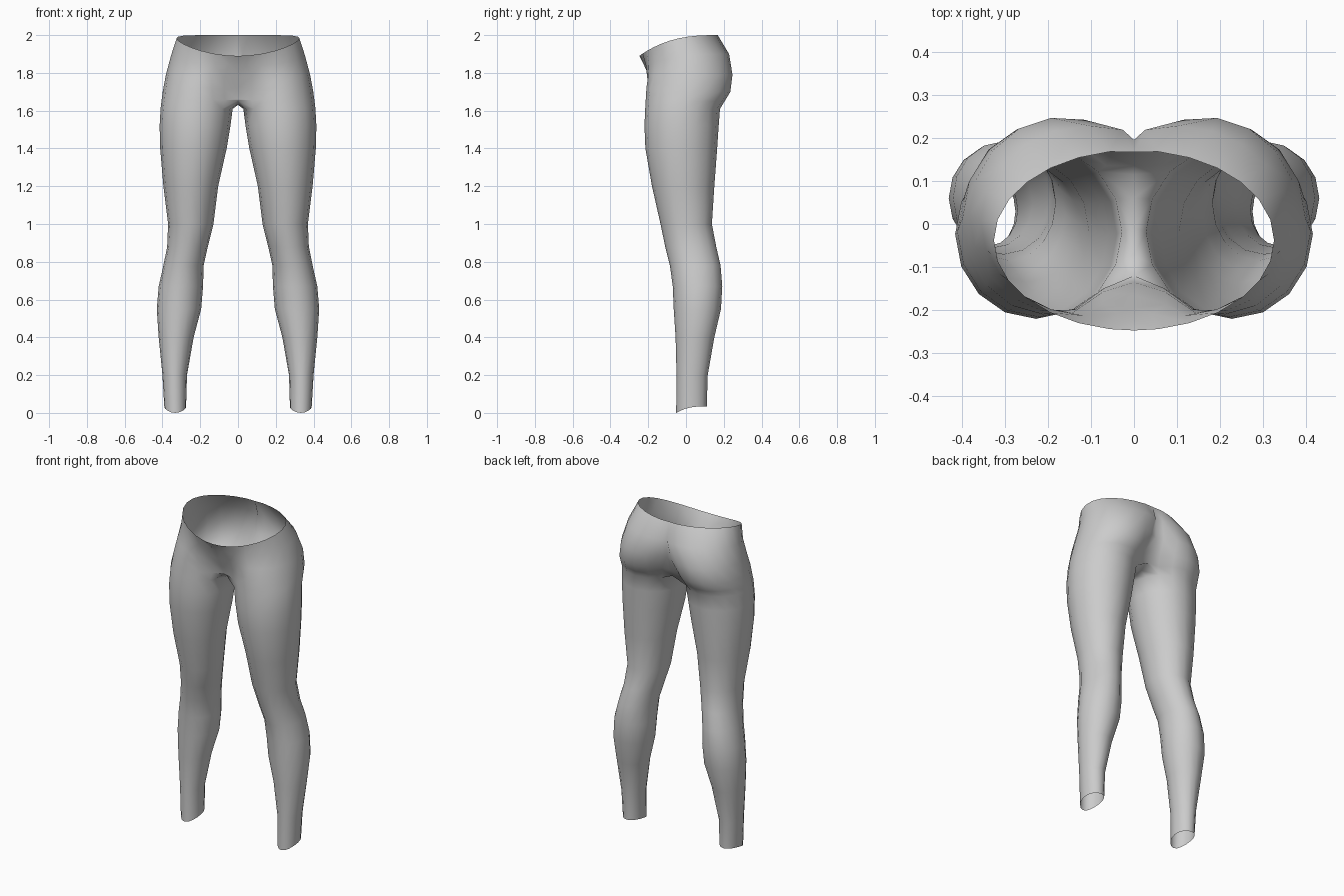
import bpy
import bmesh
from math import sin, cos, radians

default_cube = bpy.data.objects.get("Cube")
if default_cube:
    bpy.data.objects.remove(default_cube, do_unlink=True)

SIDES = 16
INNER = 3  # ring points between the legs, below the crotch


def make_material(name, colour):
    material = bpy.data.materials.new(name)
    material.use_nodes = True
    material.diffuse_color = colour
    shader = material.node_tree.nodes["Principled BSDF"]
    shader.inputs["Base Color"].default_value = colour
    return material


def section_point(angle, centre_x, outer_x, front, back, low, high):
    """Point on an oval section; angle 0 faces outward, -90 the front."""
    a = radians(angle)
    y = (front + back) / 2 + (back - front) / 2 * sin(a)
    t = (y - front) / (back - front)
    z = high - (high - low) * (1 - t) ** 2.7
    return (centre_x + (outer_x - centre_x) * cos(a), y, z)


def bridge(bm, lower, upper, closed=False):
    count = len(lower)
    for i in range(count if closed else count - 1):
        j = (i + 1) % count
        bm.faces.new((lower[i], lower[j], upper[j], upper[i]))


# Leg sections: height, inner x, outer x, front y, back y
leg_sections = [
    (0.20, 0.27, 0.40, -0.05, 0.115),
    (0.40, 0.235, 0.42, -0.055, 0.15),
    (0.55, 0.195, 0.43, -0.065, 0.185),
    (0.67, 0.185, 0.42, -0.07, 0.192),
    (0.78, 0.182, 0.395, -0.085, 0.183),
    (0.88, 0.16, 0.375, -0.11, 0.16),
    (1.00, 0.13, 0.37, -0.135, 0.137),
    (1.20, 0.105, 0.395, -0.18, 0.15),
    (1.40, 0.06, 0.412, -0.215, 0.165),
    (1.52, 0.04, 0.415, -0.22, 0.173),
    (1.61, 0.028, 0.41, -0.216, 0.18),
]

# Hip sections: centre x, outer x, front y, back y, front z, back z,
# front sweep, back sweep, then centre seam front y and back y
hip_sections = [
    (0.21, 0.405, -0.213, 0.205, 1.66, 1.65, 136, 138, -0.135, 0.135),
    (0.20, 0.398, -0.21, 0.235, 1.72, 1.70, 130, 138, -0.165, 0.165),
    (0.165, 0.382, -0.207, 0.248, 1.78, 1.79, 115, 124, -0.195, 0.19),
    (0.10, 0.355, -0.213, 0.228, 1.84, 1.90, 103, 107, -0.222, 0.195),
    (0.0, 0.325, -0.247, 0.171, 1.89, 2.0, 80, 80, -0.247, 0.167),
]

bm = bmesh.new()

# Leg tube, starting from the slanted ankle hem
angles = [-135 + 360 / SIDES * i for i in range(SIDES)]
rings = []
for z, inner, outer, front, back in [(0.0, 0.275, 0.39, -0.052, 0.11)] + leg_sections:
    rise = 0.035 if z == 0 else 0
    rings.append([bm.verts.new(section_point(a, (inner + outer) / 2, outer, front, back, z, z + rise))
                  for a in angles])
for lower, upper in zip(rings, rings[1:]):
    bridge(bm, lower, upper, closed=True)

# Crotch strip between the inner thigh and the centre seam
thigh = rings[-1]
arc_size = SIDES - INNER
inner_edge = [thigh[0]] + thigh[:arc_size - 2:-1][:INNER] + [thigh[arc_size - 1]]
seam = [bm.verts.new((0, y, z)) for y, z in
        ((-0.12, 1.655), (-0.07, 1.638), (-0.01, 1.63), (0.06, 1.635), (0.115, 1.655))]
bridge(bm, seam, inner_edge)

# Hips and waist, open along the centre seam
previous = [seam[0]] + thigh[:arc_size] + [seam[-1]]
for centre, outer, front, back, low, high, sweep_f, sweep_b, seam_f, seam_b in hip_sections:
    points = [(0, seam_f, low)]
    for i in range(arc_size):
        s = 2 * i / (arc_size - 1) - 1
        angle = s * (sweep_f if s < 0 else sweep_b)
        points.append(section_point(angle, centre, outer, front, back, low, high))
    points.append((0, seam_b, high))
    arc = [bm.verts.new(p) for p in points]
    bridge(bm, previous, arc)
    previous = arc

bmesh.ops.recalc_face_normals(bm, faces=bm.faces)
# Make the cloth face outward
bm.faces.ensure_lookup_table()
sample = bm.faces[0]
axis = sum((v.co for v in rings[0]), rings[0][0].co * 0) / SIDES
if sample.normal.dot(sample.calc_center_median() - axis) < 0:
    bmesh.ops.reverse_faces(bm, faces=bm.faces)

mesh = bpy.data.meshes.new("leggings")
bm.to_mesh(mesh)
bm.free()
leggings = bpy.data.objects.new("leggings", mesh)
bpy.context.collection.objects.link(leggings)
mesh.materials.append(make_material("grey cloth", (0.6, 0.6, 0.6, 1)))
for polygon in mesh.polygons:
    polygon.use_smooth = True

# Second leg
mirror = leggings.modifiers.new("mirror", "MIRROR")
mirror.use_clip = True
mirror.merge_threshold = 0.001
